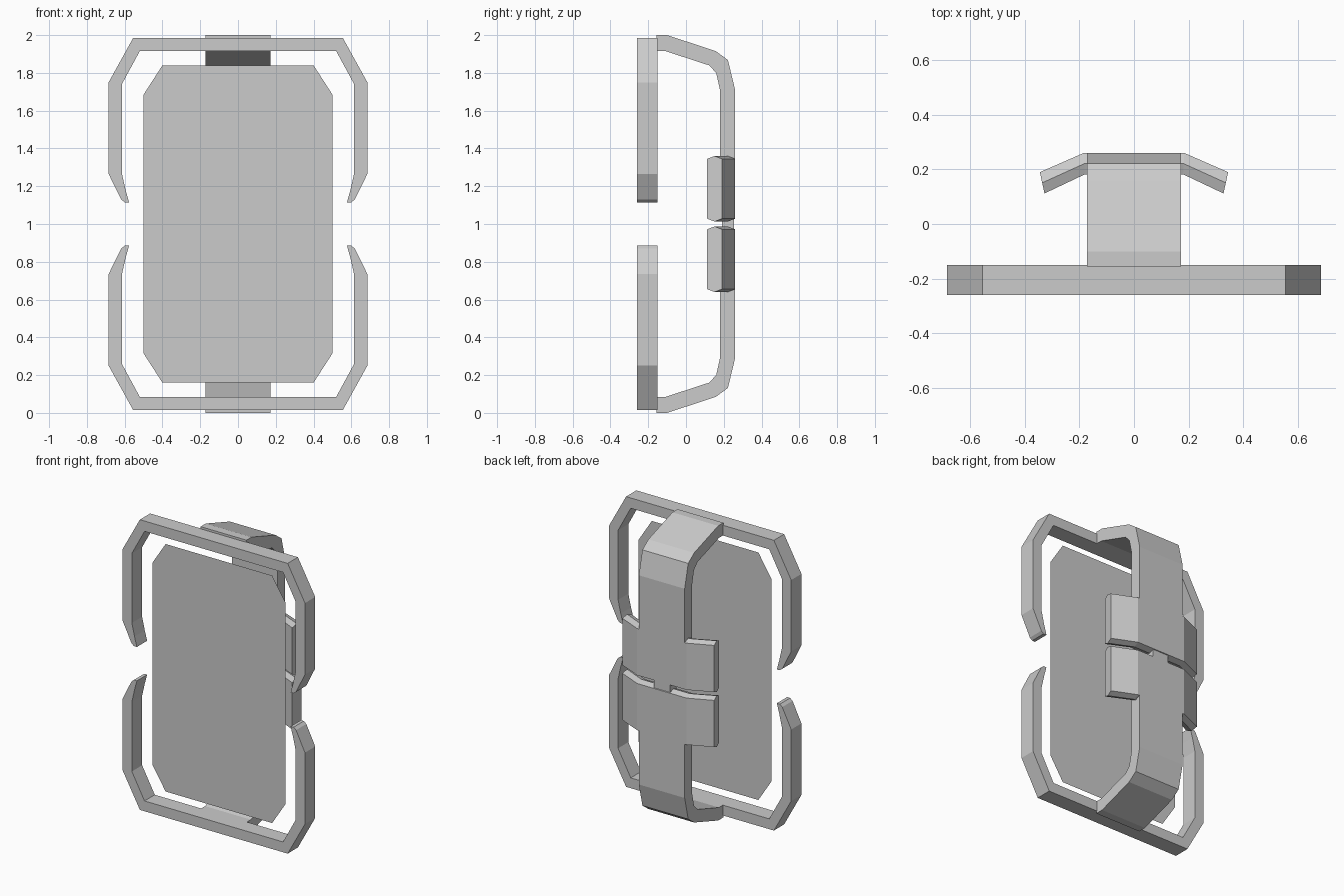
import bpy, bmesh

if "Cube" in bpy.data.objects:
    bpy.data.objects.remove(bpy.data.objects["Cube"])


def finish(name, bm, mirror_z=True):
    # Object origin sits at mid height so the mirror copies the upper half down
    bmesh.ops.translate(bm, verts=bm.verts, vec=(0, 0, -1))
    bmesh.ops.recalc_face_normals(bm, faces=bm.faces)
    mesh = bpy.data.meshes.new(name)
    bm.to_mesh(mesh)
    bm.free()
    ob = bpy.data.objects.new(name, mesh)
    ob.location = (0, 0, 1)
    bpy.context.collection.objects.link(ob)
    if mirror_z:
        mod = ob.modifiers.new("mirror", 'MIRROR')
        mod.use_axis = (False, False, True)
        mod.use_mirror_merge = False
    return ob


def loft(name, sections, mirror_z=True):
    # Bridge a row of equal cross-sections and cap both ends
    bm = bmesh.new()
    rings = [[bm.verts.new(p) for p in s] for s in sections]
    n = len(rings[0])
    for a, b in zip(rings, rings[1:]):
        for i in range(n):
            j = (i + 1) % n
            bm.faces.new((a[i], a[j], b[j], b[i]))
    bm.faces.new(rings[0])
    bm.faces.new(rings[-1])
    return finish(name, bm, mirror_z)


# Front frame: C-shaped bar, (outer x, outer z, inner x, inner z)
half = [(0.555, 1.985, 0.52, 1.915), (0.685, 1.75, 0.615, 1.74),
        (0.685, 1.265, 0.615, 1.268), (0.618, 1.13, 0.595, 1.18),
        (0.60, 1.115, 0.577, 1.115)]
path = [(-a, b, -c, d) for a, b, c, d in reversed(half)] + half
F, B = -0.26, -0.15
loft("front_frame", [[(a, F, b), (a, B, b), (c, B, d), (c, F, d)]
                     for a, b, c, d in path])

# Front panel: thin sheet with clipped corners
bm = bmesh.new()
corner = [(0.5, 1.685), (0.4, 1.84)]
outline = corner + [(-x, z) for x, z in reversed(corner)]
outline += [(x, 2 - z) for x, z in reversed(outline)]
bm.faces.new([bm.verts.new((x, -0.205, z)) for x, z in outline])
finish("front_panel", bm, False)

# Back strap: (outer y, outer z, inner y, inner z)
strap = [(-0.155, 2.0, -0.155, 1.915), (-0.10, 2.0, -0.108, 1.915),
         (0.158, 1.915, 0.122, 1.84), (0.222, 1.868, 0.16, 1.80),
         (0.26, 1.71, 0.18, 1.71), (0.26, 1.028, 0.18, 1.028)]
W = 0.172
loft("back_strap", [[(-W, a, b), (W, a, b), (W, c, d), (-W, c, d)]
                    for a, b, c, d in strap])

# Side wings: bent band with softly peaked edges, (outer x, outer y, inner x, inner y)
bend = [(0.185, 0.26, 0.18, 0.182), (0.345, 0.19, 0.328, 0.112)]
bend = [(-a, b, -c, d) for a, b, c, d in reversed(bend)] + bend
sections = []
for a, b, c, d in bend:
    mx, my = (a + c) / 2, (b + d) / 2
    sections.append([(a, b, 1.345), (mx, my, 1.36), (c, d, 1.345),
                     (c, d, 1.028), (mx, my, 1.013), (a, b, 1.028)])
loft("back_wings", sections)

# Small link joining the two straps
loft("strap_link", [[(-0.06, 0.19, z), (0.06, 0.19, z),
                     (0.06, 0.255, z), (-0.06, 0.255, z)]
                    for z in (0.97, 1.03)], False)
